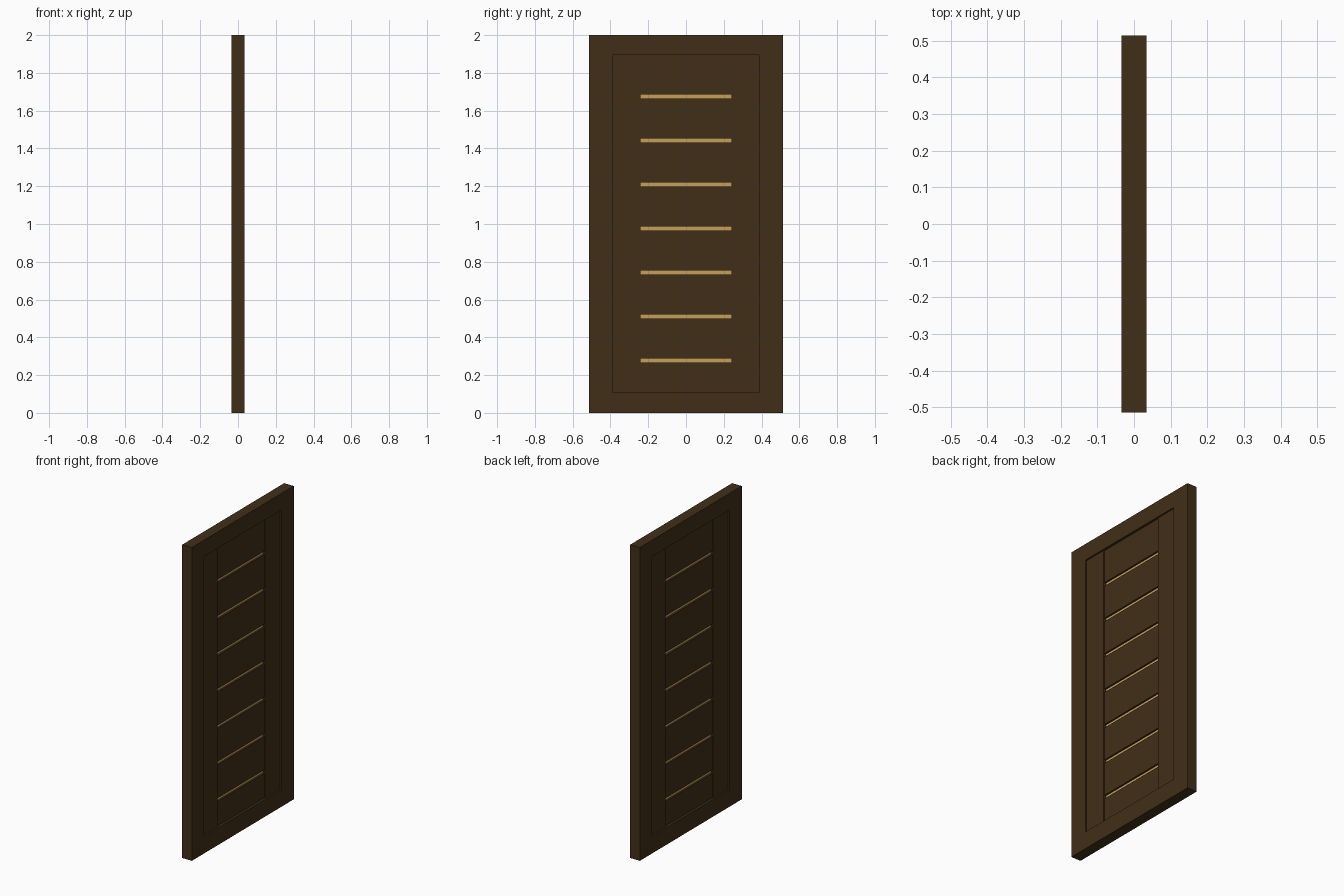
import bpy, bmesh

if "Cube" in bpy.data.objects:
    bpy.data.objects.remove(bpy.data.objects["Cube"])


def material(name, color):
    m = bpy.data.materials.new(name)
    m.diffuse_color = (*color, 1)
    m.use_nodes = True
    m.node_tree.nodes["Principled BSDF"].inputs["Base Color"].default_value = m.diffuse_color
    return m


WOOD = material("dark_wood", (0.052, 0.028, 0.009))
GOLD = material("gold", (0.58, 0.35, 0.10))


def finish(name, bm, mat):
    bmesh.ops.recalc_face_normals(bm, faces=bm.faces)
    mesh = bpy.data.meshes.new(name)
    bm.to_mesh(mesh)
    bm.free()
    mesh.materials.append(mat)
    ob = bpy.data.objects.new(name, mesh)
    bpy.context.collection.objects.link(ob)
    return ob


def box(name, half_x, y0, y1, z0, z1, mat):
    bm = bmesh.new()
    bmesh.ops.create_cube(bm, size=1)
    for v in bm.verts:
        v.co.x *= 2 * half_x
        v.co.y = y0 if v.co.y < 0 else y1
        v.co.z = z0 if v.co.z < 0 else z1
    return finish(name, bm, mat)


HALF_W, HEIGHT, HALF_T = 0.514, 2.0, 0.034
OPEN_Y, OPEN_Z0, OPEN_Z1 = 0.39, 0.11, 1.895
PANEL_Y = 0.24

# Outer frame: rectangular ring swept around the opening
bm = bmesh.new()
loops = []
for x, y, z0, z1 in ((HALF_T, HALF_W, 0, HEIGHT), (HALF_T, OPEN_Y, OPEN_Z0, OPEN_Z1),
                     (-HALF_T, OPEN_Y, OPEN_Z0, OPEN_Z1), (-HALF_T, HALF_W, 0, HEIGHT)):
    loops.append([bm.verts.new((x, a, b)) for a, b in ((-y, z0), (y, z0), (y, z1), (-y, z1))])
for i in range(4):
    a, b = loops[i], loops[(i + 1) % 4]
    for j in range(4):
        k = (j + 1) % 4
        bm.faces.new((a[j], a[k], b[k], b[j]))
finish("door_frame", bm, WOOD)

# Recessed side stiles
for side, s in (("left", -1), ("right", 1)):
    ys = sorted((s * PANEL_Y, s * OPEN_Y))
    box("stile_" + side, 0.024, *ys, OPEN_Z0, OPEN_Z1, WOOD)

# Centre planks separated by slots, each slot filled by a deeper gold strip
SLOT = 0.022
slots = [0.278 + 0.2327 * i for i in range(7)]
bottom = OPEN_Z0
for i, z in enumerate(slots + [None]):
    top = OPEN_Z1 if z is None else z - SLOT / 2
    box(f"plank_{i + 1}", 0.019, -PANEL_Y, PANEL_Y, bottom, top, WOOD)
    if z is not None:
        bottom = z + SLOT / 2
        box(f"gold_strip_{i + 1}", 0.008, -PANEL_Y, PANEL_Y, top, bottom, GOLD)
